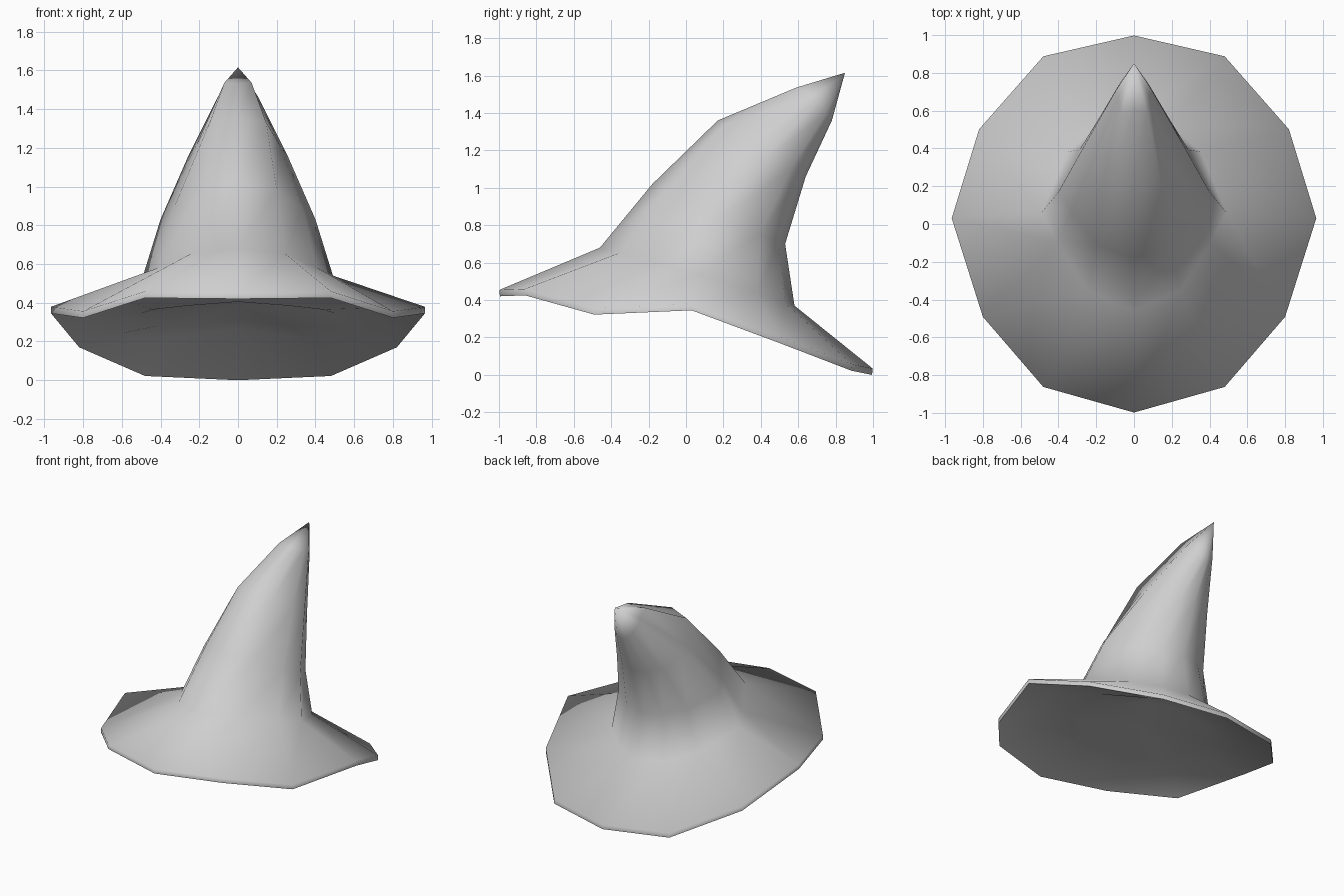
import bpy, bmesh, math

cube = bpy.data.objects.get("Cube")
if cube:
    bpy.data.objects.remove(cube, do_unlink=True)


def full_ring(half):
    """Mirror seven points, front to back on +x, into a closed ring of twelve."""
    return half + [(-x, y, z) for x, y, z in half[-2:0:-1]]


def crown_ring(width, front, side, back, shoulder=(.50, .80)):
    """Tilted kite-like section through (y, z) points at front, sides and back.

    Each section entry is a share of the width, and a share of the way
    from the side point to the front or back point.
    """
    section = [(0, 1), shoulder, (.83, .30), (1, 0), (.72, .62), (.38, .90), (0, 1)]
    half = []
    for i, (across, t) in enumerate(section):
        end = front if i < 3 else back
        half.append((width * across,
                     side[0] + (end[0] - side[0]) * t,
                     side[1] + (end[1] - side[1]) * t))
    return full_ring(half)


# Wavy brim edge, then the underside: sloped band and shallow floor
rim = [(0, -.995, .42), (.48, -.86, .425), (.80, -.49, .322), (.965, .03, .345),
       (.82, .50, .17), (.48, .885, .022), (0, .995, 0)]
rim_top = [(x, y * 1.003, z + .034) for x, y, z in rim]
under = [(0, -.78, .45), (.38, -.63, .475), (.62, -.34, .43), (.72, .03, .375),
         (.61, .37, .24), (.36, .64, .22), (0, .69, .265)]
floor = [(0, -.45, .405), (.26, -.38, .385), (.44, -.20, .365), (.50, .05, .345),
         (.42, .28, .28), (.25, .44, .28), (0, .47, .31)]

rings = [
    full_ring(floor),
    full_ring(under),
    full_ring(rim),
    full_ring(rim_top),
    # Crown, leaning back as it narrows
    crown_ring(.49, (-.46, .68), (.06, .54), (.58, .37)),
    crown_ring(.40, (-.18, 1.02), (.17, .83), (.53, .70)),
    crown_ring(.26, (.17, 1.36), (.42, 1.15), (.64, 1.06), (.56, .86)),
    crown_ring(.10, (.60, 1.53), (.70, 1.47), (.78, 1.36), (.70, 1.10)),
]

bm = bmesh.new()
loops = [[bm.verts.new(p) for p in ring] for ring in rings]
for low, high in zip(loops, loops[1:]):
    for i in range(12):
        j = (i + 1) % 12
        bm.faces.new((low[i], low[j], high[j], high[i]))


def fan(loop, point):
    """Close a ring with triangles to one point."""
    tip = bm.verts.new(point)
    for i in range(12):
        bm.faces.new((loop[i], loop[(i + 1) % 12], tip))


fan(loops[-1], (0, .85, 1.615))
fan(loops[0], (0, .05, .39))
bmesh.ops.recalc_face_normals(bm, faces=bm.faces[:])

mesh = bpy.data.meshes.new("pointed_hat")
bm.to_mesh(mesh)
bm.free()
hat = bpy.data.objects.new("pointed_hat", mesh)
bpy.context.collection.objects.link(hat)

# Plain light grey felt
felt = bpy.data.materials.new("light_grey_felt")
felt.use_nodes = True
grey = (.62, .62, .62, 1)
felt.diffuse_color = grey
felt.node_tree.nodes["Principled BSDF"].inputs["Base Color"].default_value = grey
mesh.materials.append(felt)

bpy.context.view_layer.objects.active = hat
hat.select_set(True)
bpy.ops.object.shade_smooth_by_angle(angle=math.radians(80))
